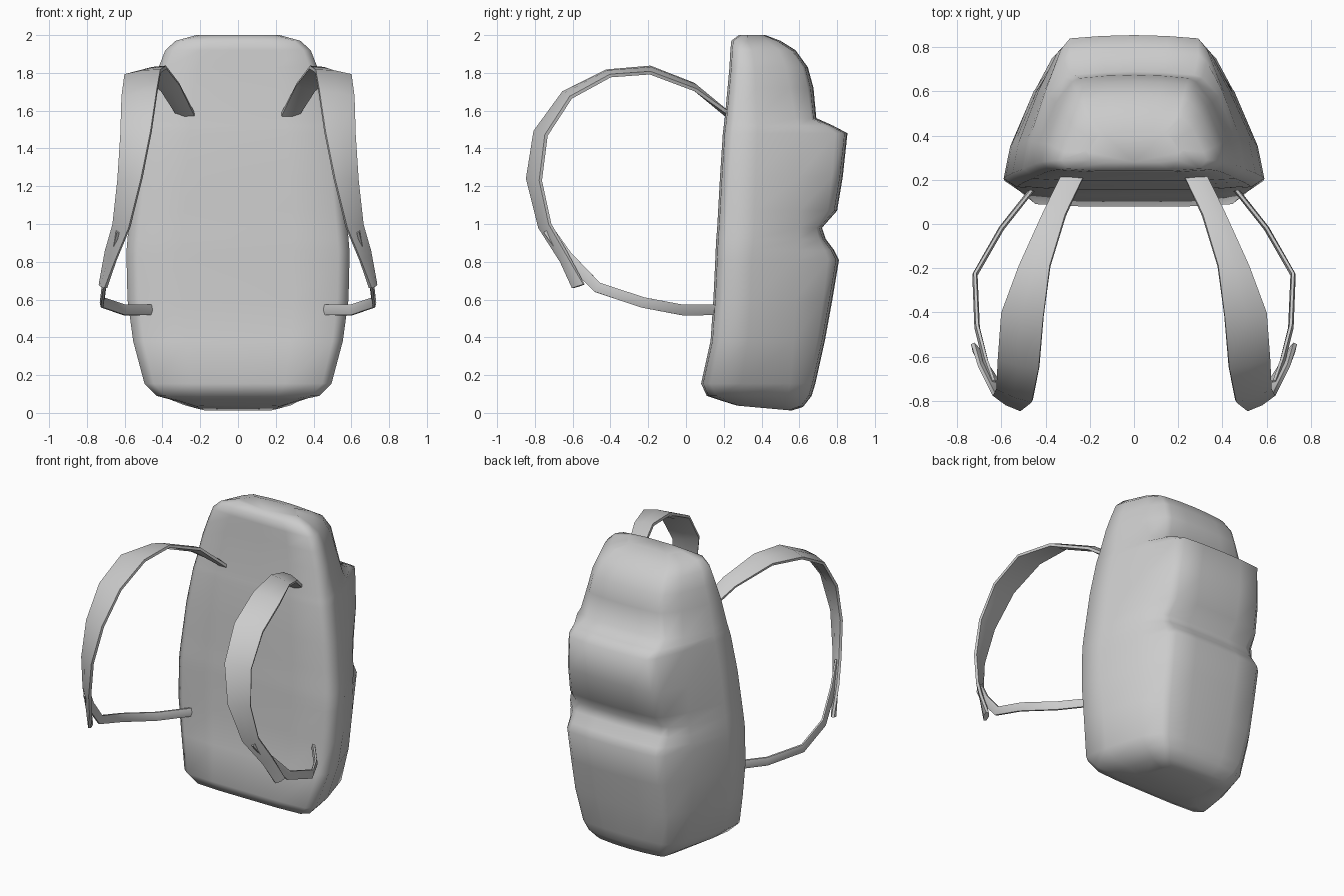
import bpy, bmesh, math
from mathutils import Vector

if "Cube" in bpy.data.objects:
    bpy.data.objects.remove(bpy.data.objects["Cube"], do_unlink=True)

mat = bpy.data.materials.new("light grey fabric")
mat.use_nodes = True
COLOR = (0.6, 0.6, 0.6, 1)
mat.diffuse_color = COLOR
mat.node_tree.nodes["Principled BSDF"].inputs["Base Color"].default_value = COLOR


def make_object(name, bm, angle):
    bmesh.ops.recalc_face_normals(bm, faces=bm.faces)
    mesh = bpy.data.meshes.new(name)
    bm.to_mesh(mesh)
    bm.free()
    mesh.materials.append(mat)
    ob = bpy.data.objects.new(name, mesh)
    bpy.context.collection.objects.link(ob)
    bpy.ops.object.select_all(action='DESELECT')
    ob.select_set(True)
    bpy.context.view_layer.objects.active = ob
    bpy.ops.object.shade_smooth_by_angle(angle=math.radians(angle))
    return ob


def loft(bm, rings, caps=True):
    loops = [[bm.verts.new(p) for p in ring] for ring in rings]
    n = len(loops[0])
    for a, b in zip(loops, loops[1:]):
        for i in range(n):
            j = (i + 1) % n
            bm.faces.new((a[i], a[j], b[j], b[i]))
    if caps:
        bm.faces.new(loops[0])
        bm.faces.new(loops[-1])


# Bag body with two bulging back pockets, lofted from the base up
# (height, front y, back y, half width, pocket half width, shoulder y)
SECTIONS = [
    (.025, .27, .56, .22, .18, .50),
    (.05, .16, .62, .33, .25, .52),
    (.09, .11, .665, .43, .29, .54),
    (.155, .08, .685, .495, .32, .55),
    (.38, .13, .735, .555, .35, .57),
    (.60, .145, .775, .585, .36, .58),
    (.81, .155, .81, .59, .37, .58),
    (.86, .157, .785, .59, .36, .59),
    (.92, .16, .74, .585, .36, .60),
    (.98, .165, .72, .58, .35, .60),
    (1.07, .17, .80, .57, .35, .60),
    (1.25, .18, .83, .55, .35, .60),
    (1.48, .195, .855, .51, .33, .60),
    (1.52, .20, .78, .50, .33, .60),
    (1.56, .205, .69, .49, .31, .58),
    (1.72, .22, .675, .455, .28, .55),
    (1.83, .23, .645, .42, .27, .53),
    (1.92, .235, .58, .385, .25, .49),
    (1.97, .24, .50, .33, .22, .43),
    (2.0, .28, .42, .22, .15, .38),
]


def body_ring(z, f, b, w, p, s):
    half = [(0, f), (.5 * w, f), (.9 * w, f + .01), (w, f + .05),
            (.95 * w, f + .45 * (s - f)), (p + .42 * (w - p), s),
            (p, s + .75 * (b - s)), (.88 * p, b - .015), (.45 * p, b - .004), (0, b)]
    ring = half + [(-x, y) for x, y in half[-2:0:-1]]
    tilt = .09 if z < .06 else 0          # base dips toward the back
    return [(x, y, z - tilt * (y - .42)) for x, y in ring]


bm = bmesh.new()
loft(bm, [body_ring(*s) for s in SECTIONS])
make_object("bag_body", bm, 75)

# Shoulder straps: inner and outer edge of the padded band
SHOULDER = [
    ((.225, .22, 1.57), (.32, .24, 1.575)),
    ((.31, .04, 1.74), (.41, .05, 1.71)),
    ((.38, -.19, 1.83), (.52, -.19, 1.80)),
    ((.41, -.42, 1.81), (.60, -.40, 1.785)),
    ((.43, -.65, 1.695), (.615, -.61, 1.67)),
    ((.46, -.80, 1.49), (.62, -.74, 1.47)),
    ((.51, -.84, 1.24), (.635, -.77, 1.23)),
    ((.575, -.775, .98), (.66, -.72, 1.0)),
    ((.65, -.66, .80), (.70, -.64, .86)),
    ((.70, -.60, .66), (.73, -.54, .68)),
]
# Lower webbing: centre line from the bag side to the shoulder strap
WEBBING = [(.45, .17, .545), (.60, -.02, .545), (.72, -.23, .585),
           (.71, -.47, .665), (.67, -.63, .83), (.635, -.73, .97)]


def webbing_edges():
    pts = [Vector(p) for p in WEBBING]
    edges = []
    for i, p in enumerate(pts):
        t = pts[min(i + 1, len(pts) - 1)] - pts[max(i - 1, 0)]
        n = Vector((0, t.z, -t.y)).normalized() * .028
        edges.append((p - n, p + n))
    return edges


def band(name, edges, side, thickness):
    """Flat strap with a six-sided, slightly padded cross-section."""
    pairs = [[Vector((x * side, y, z)) for x, y, z in e] for e in edges]
    mids = [(a + b) / 2 for a, b in pairs]
    rings = []
    for i, (a, b) in enumerate(pairs):
        t = mids[min(i + 1, len(mids) - 1)] - mids[max(i - 1, 0)]
        n = t.cross(b - a).normalized() * thickness / 2
        m = mids[i]
        rings.append([a - n * .5, m - n, b - n * .5, b + n * .5, m + n, a + n * .5])
    bm = bmesh.new()
    loft(bm, rings)
    make_object(name, bm, 50)


for label, side in (("left", 1), ("right", -1)):
    band(label + "_shoulder_strap", SHOULDER, side, .035)
    band(label + "_lower_webbing", webbing_edges(), side, .025)
